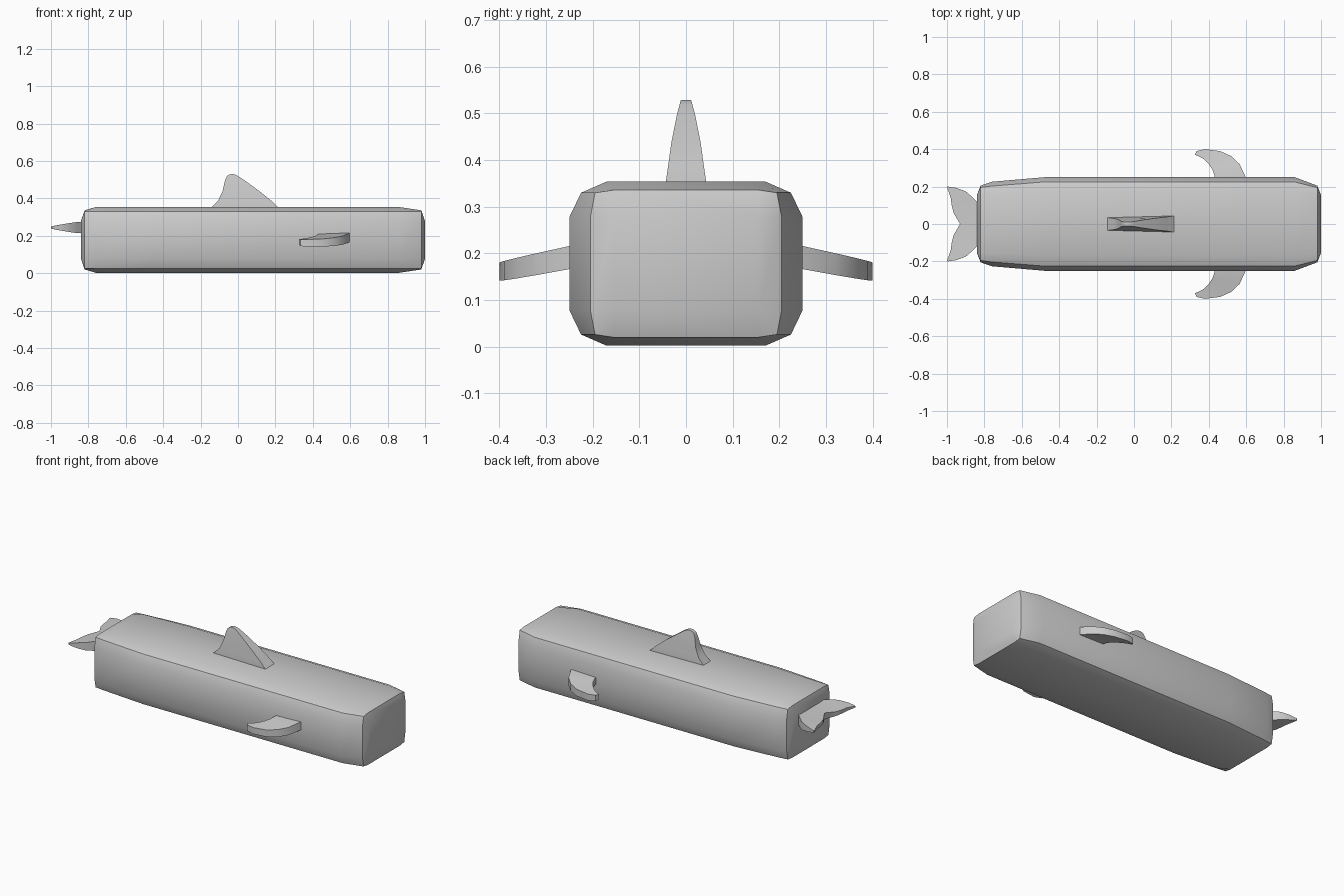
import bpy, bmesh, math

if "Cube" in bpy.data.objects:
    bpy.data.objects.remove(bpy.data.objects["Cube"])


def loft(name, rings, mirror=False, cap_start=True):
    """Skin a list of equal-length point rings, cap the ends, shade by angle."""
    bm = bmesh.new()
    loops = [[bm.verts.new(p) for p in ring] for ring in rings]
    n = len(loops[0])
    for a, b in zip(loops, loops[1:]):
        for i in range(n):
            j = (i + 1) % n
            bm.faces.new((a[i], a[j], b[j], b[i]))
    if cap_start:
        bm.faces.new(loops[0])
    bm.faces.new(loops[-1])
    bmesh.ops.remove_doubles(bm, verts=bm.verts, dist=0.0005)
    bmesh.ops.recalc_face_normals(bm, faces=bm.faces)
    mesh = bpy.data.meshes.new(name)
    bm.to_mesh(mesh)
    bm.free()
    obj = bpy.data.objects.new(name, mesh)
    bpy.context.collection.objects.link(obj)
    bpy.ops.object.select_all(action='DESELECT')
    obj.select_set(True)
    bpy.context.view_layer.objects.active = obj
    bpy.ops.object.shade_smooth_by_angle(angle=math.radians(30))
    if mirror:
        mod = obj.modifiers.new("mirror", 'MIRROR')
        mod.use_axis = (False, True, False)
    return obj


def body_ring(x, corner):
    """Box section at x; corner holds three (y, height) points of one quarter."""
    quarter = [(y, h) for y, h in corner]
    pts = quarter + [(y, -h) for y, h in reversed(quarter)]
    pts += [(-y, -h) for y, h in quarter] + [(-y, h) for y, h in reversed(quarter)]
    return [(x, y, 0.178 + h) for y, h in pts]


# Body: long box with softened ends, narrowing to the tail
end = [(0.155, 0.10)] * 3
inset = [(0.155, 0.158), (0.195, 0.152), (0.205, 0.10)]
tail_full = [(0.155, 0.176), (0.203, 0.152), (0.226, 0.10)]
full = [(0.17, 0.176), (0.225, 0.152), (0.25, 0.10)]
loft("body", [body_ring(x, c) for x, c in (
    (-0.84, end), (-0.82, inset), (-0.76, tail_full), (-0.48, full),
    (0.86, full), (0.98, inset), (1.0, end))])

# Dorsal fin: (z, rear x, front x, rear half width, front half width)
fin = [(0.34, -0.15, 0.235, 0.034, 0.045), (0.355, -0.14, 0.212, 0.034, 0.043),
       (0.39, -0.105, 0.175, 0.030, 0.038), (0.44, -0.082, 0.113, 0.024, 0.031),
       (0.495, -0.070, 0.037, 0.015, 0.020), (0.518, -0.060, 0.003, 0.012, 0.014),
       (0.526, -0.050, -0.012, 0.011, 0.012), (0.529, -0.038, -0.025, 0.011, 0.011)]
loft("dorsal_fin", [[(r, -rw, z), (f, -fw, z), (f, fw, z), (r, rw, z)]
                    for z, r, f, rw, fw in fin])

# Side flippers: paired trailing and leading edge points (x, y)
flipper = [((0.43, 0.22), (0.61, 0.22)), ((0.43, 0.26), (0.597, 0.25)),
           ((0.42, 0.29), (0.565, 0.32)), ((0.40, 0.32), (0.52, 0.363)),
           ((0.375, 0.345), (0.46, 0.39)), ((0.355, 0.358), (0.38, 0.40)),
           ((0.325, 0.370), (0.335, 0.39))]


def flipper_pair(x, y, half):
    mid = 0.191 - 0.2 * max(0, y - 0.25)
    return (x, y, mid - half), (x, y, mid + half)


rings = []
for k, (t, l) in enumerate(flipper):
    tb, tt = flipper_pair(*t, 0.021 - 0.001 * k)
    lb, lt = flipper_pair(*l, 0.026 - 0.0013 * k)
    rings.append([tb, lb, lt, tt])
loft("flippers", rings, mirror=True)

# Tail flukes: paired notch-side and outer edge points (x, y)
fluke = [((-0.93, 0), (-0.80, 0)), ((-0.965, 0.06), (-0.80, 0.08)),
         ((-0.975, 0.10), (-0.86, 0.14)), ((-0.98, 0.14), (-0.90, 0.175)),
         ((-0.99, 0.17), (-0.95, 0.193)), ((-1.0, 0.197), (-0.995, 0.20))]


def fluke_half(x):
    return 0.004 + 0.027 * min(1, (x + 1) / 0.15) ** 0.75


loft("tail_flukes", [[(ix, iy, 0.244 - fluke_half(ix)), (ox, oy, 0.244 - fluke_half(ox)),
                      (ox, oy, 0.244 + fluke_half(ox)), (ix, iy, 0.244 + fluke_half(ix))]
                     for (ix, iy), (ox, oy) in fluke], mirror=True, cap_start=False)
